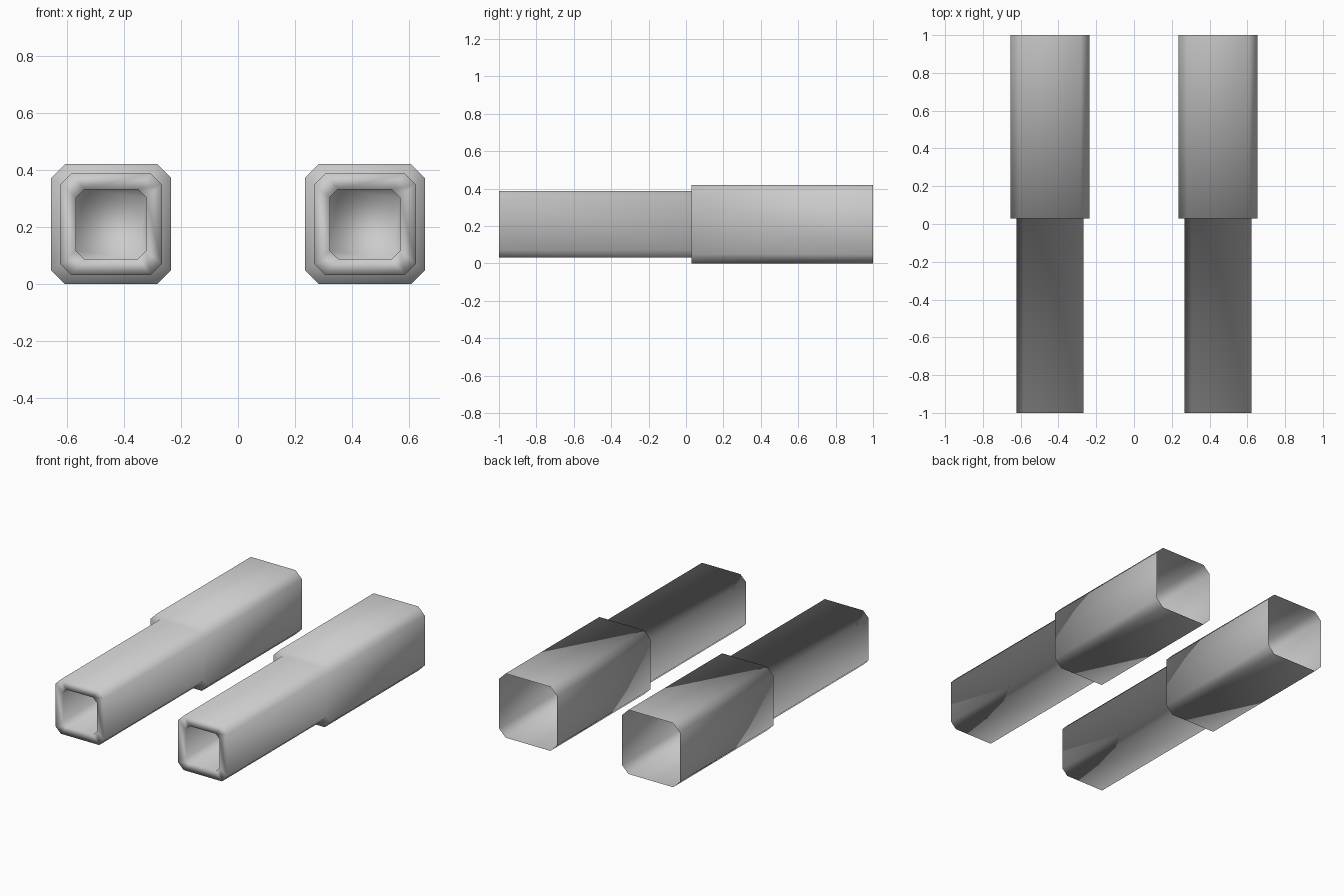
import bpy
import bmesh

if "Cube" in bpy.data.objects:
    bpy.data.objects.remove(bpy.data.objects["Cube"])

CENTRE_Z = 0.21


def octagon(half, cut, y):
    """Chamfered square section, counter-clockwise seen from the front."""
    k = half - cut
    pts = [(half, -k), (half, k), (k, half), (-k, half),
           (-half, k), (-half, -k), (-k, -half), (k, -half)]
    return [(x, y, z + CENTRE_Z) for x, z in pts]


# Sections from the open rear, along sleeve and tube, then back into the bore
SECTIONS = [
    (0.21, 0.048, 1.0),      # open rear of sleeve
    (0.21, 0.048, 0.03),     # sleeve shoulder
    (0.178, 0.039, 0.03),    # tube root
    (0.178, 0.039, -1.0),    # tube front
    (0.122, 0.028, -1.0),    # bore rim
    (0.122, 0.028, -0.25),   # bore bottom
]


def build_barrel(name, x):
    bm = bmesh.new()
    rings = [[bm.verts.new(p) for p in octagon(*s)] for s in SECTIONS]
    for a, b in zip(rings, rings[1:]):
        for i in range(8):
            j = (i + 1) % 8
            bm.faces.new((a[i], a[j], b[j], b[i]))
    # Closed end of the bore
    bm.faces.new(rings[-1])
    for f in bm.faces:
        f.smooth = True
    mesh = bpy.data.meshes.new(name)
    bm.to_mesh(mesh)
    bm.free()
    obj = bpy.data.objects.new(name, mesh)
    obj.location.x = x
    bpy.context.collection.objects.link(obj)


# Pair of stepped square barrels
build_barrel("left_barrel", -0.445)
build_barrel("right_barrel", 0.445)
